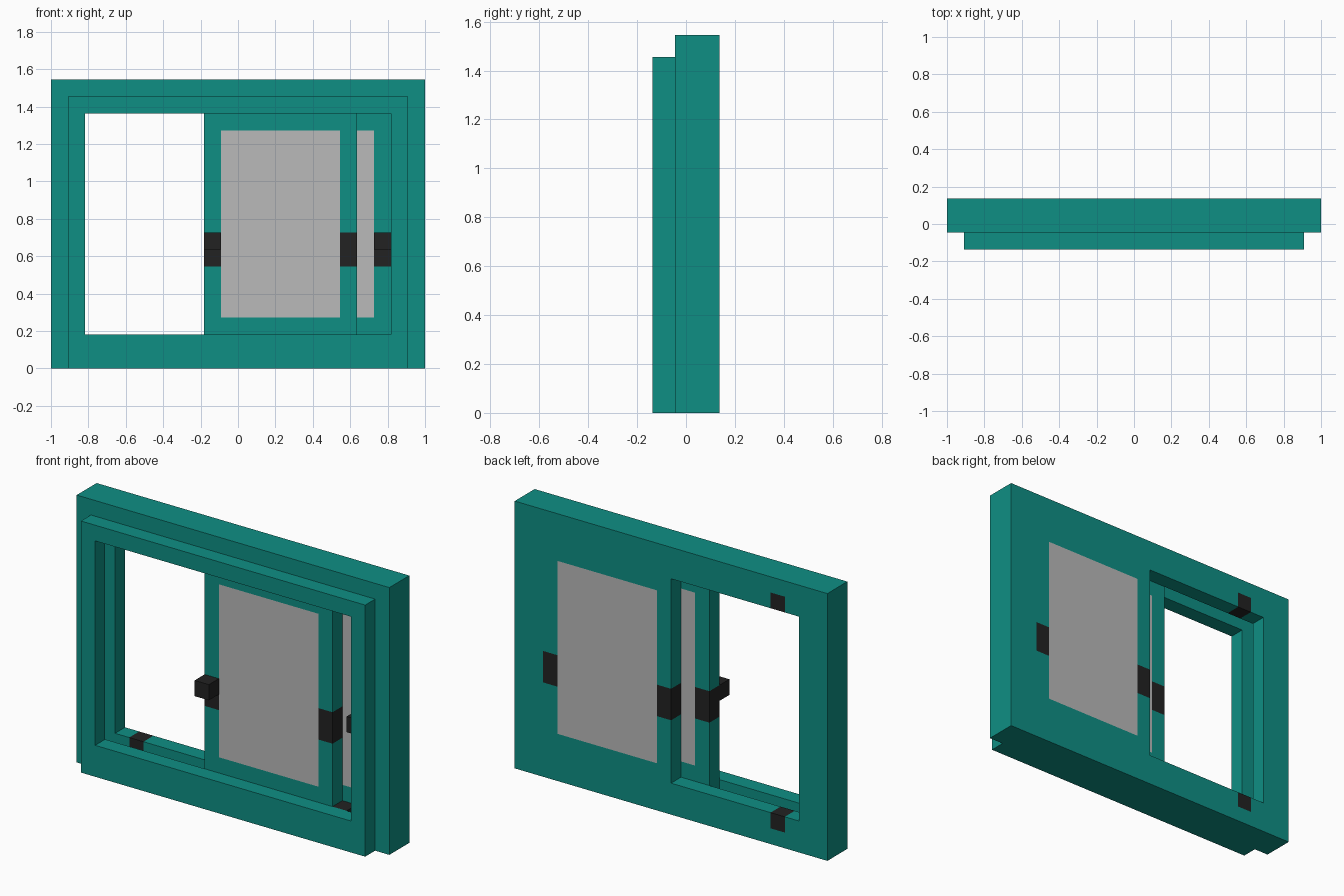
import bpy, bmesh
from mathutils import Vector

if "Cube" in bpy.data.objects:
    bpy.data.objects.remove(bpy.data.objects["Cube"], do_unlink=True)

U = 1 / 11  # module: the window is 22 x 3 x 17 units


def material(name, rgb):
    m = bpy.data.materials.new(name)
    m.use_nodes = True
    m.diffuse_color = (*rgb, 1)
    bsdf = m.node_tree.nodes["Principled BSDF"]
    bsdf.inputs["Base Color"].default_value = (*rgb, 1)
    bsdf.inputs["Roughness"].default_value = 0.8
    return m


TEAL, GLASS, BLACK = 0, 1, 2
MATS = [material("teal", (0.0045, 0.275, 0.231)),
        material("pane_grey", (0.49, 0.49, 0.49)),
        material("black", (0.016, 0.016, 0.016))]


def finish(name, bm, cuts_x=(), cuts_z=(), rule=None, base=TEAL):
    """Cut along x and z, colour faces by their centre, make the object."""
    for axis, cuts in ((Vector((1, 0, 0)), cuts_x), (Vector((0, 0, 1)), cuts_z)):
        for c in cuts:
            bmesh.ops.bisect_plane(bm, geom=bm.verts[:] + bm.edges[:] + bm.faces[:],
                                   plane_co=axis * c, plane_no=axis)
    bmesh.ops.recalc_face_normals(bm, faces=bm.faces[:])
    for f in bm.faces:
        c = f.calc_center_median()
        f.material_index = rule(c.x, c.z) if rule else base
    bmesh.ops.scale(bm, vec=(U, U, U), verts=bm.verts[:])
    me = bpy.data.meshes.new(name)
    bm.to_mesh(me)
    bm.free()
    for m in MATS:
        me.materials.append(m)
    ob = bpy.data.objects.new(name, me)
    bpy.context.collection.objects.link(ob)
    return ob


def box_mesh(x0, x1, y0, y1, z0, z1):
    bm = bmesh.new()
    bmesh.ops.create_cube(bm, size=1)
    bmesh.ops.scale(bm, vec=(x1 - x0, y1 - y0, z1 - z0), verts=bm.verts[:])
    bmesh.ops.translate(bm, vec=((x0 + x1) / 2, (y0 + y1) / 2, (z0 + z1) / 2),
                        verts=bm.verts[:])
    return bm


def ring_mesh(half_out, top_out, half_in, z0_in, z1_in, y0, y1):
    """Rectangular frame standing on z = 0 with a rectangular opening."""
    bm = bmesh.new()

    def loop(h, z0, z1, y):
        return [bm.verts.new((x, y, z)) for x, z in ((-h, z0), (h, z0), (h, z1), (-h, z1))]

    loops = [loop(half_out, 0, top_out, y0), loop(half_in, z0_in, z1_in, y0),
             loop(half_in, z0_in, z1_in, y1), loop(half_out, 0, top_out, y1)]
    for k in range(4):
        a, b = loops[k], loops[(k + 1) % 4]
        for i in range(4):
            j = (i + 1) % 4
            bm.faces.new((a[i], a[j], b[j], b[i]))
    return bm


def panel(name, x0, x1, y0, y1, z0, z1):
    """Sash with a flush pane and a black lock section on each stile."""
    def rule(x, z):
        stile = x < x0 + 1 or x > x1 - 1
        if stile:
            return BLACK if 6 < z < 8 else TEAL
        return GLASS if 3 < z < 14 else TEAL
    return finish(name, box_mesh(x0, x1, y0, y1, z0, z1),
                  (x0 + 1, x1 - 1), (3, 6, 8, 14), rule)


# Frame in three layers: the middle one is wider inside and forms the track
finish("front_frame", ring_mesh(10, 16, 9, 2, 15, -1.5, -0.5))
finish("track_frame", ring_mesh(11, 17, 10, 1, 16, -0.5, 0.5))


def catch_rule(x, z):
    in_rail = 1 < z < 2.01 or 14.99 < z < 16
    return BLACK if -8 < x < -7 and in_rail else TEAL


finish("rear_frame", ring_mesh(11, 17, 9, 2, 15, 0.5, 1.5),
       (-8, -7), (1, 16), catch_rule)

# Sashes
panel("fixed_sash", 0, 9, 0.5, 1.5, 2, 15)
panel("sliding_sash", -2, 7, -0.5, 0.5, 1, 16)

# Handles on the outer stiles
finish("sliding_handle", box_mesh(-2, -1, -1.5, -0.5, 7, 8), base=BLACK)
finish("fixed_handle", box_mesh(8, 9, -0.5, 0.5, 7, 8), base=BLACK)

# Stops in the track beside the sliding sash
for label, z in (("lower", 1), ("upper", 15)):
    finish(label + "_track_stop", box_mesh(7, 8, -0.5, 0.5, z, z + 1), base=BLACK)
